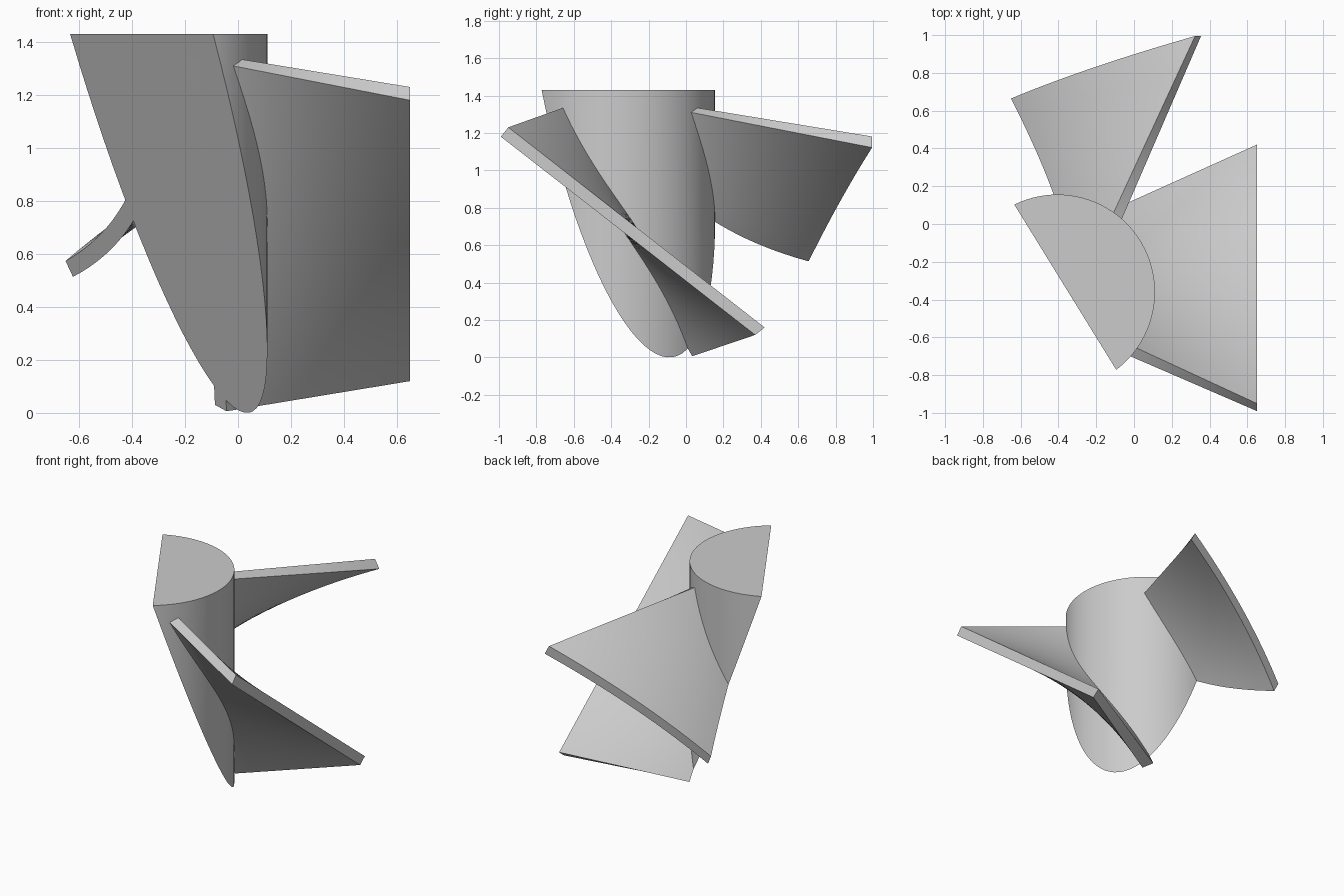
import bpy, bmesh, math
from mathutils import Vector, Matrix

cube = bpy.data.objects.get("Cube")
if cube:
    bpy.data.objects.remove(cube)

AXIS = Vector((-0.405, -0.36, 0))
RADIUS, HEIGHT = 0.516, 1.43
SLOPE_NORMAL = Vector((0.851, 0.525, 0.327))
SLOPE_POINT = AXIS + Vector((0.851, 0.525, 0)) * RADIUS

grey = bpy.data.materials.new("light grey")
grey.use_nodes = True
colour = (0.6, 0.6, 0.6, 1)
grey.diffuse_color = colour
grey.node_tree.nodes["Principled BSDF"].inputs["Base Color"].default_value = colour


def finish(name, bm):
    """Trim with the sloping plane, cap the cut and make the object."""
    bmesh.ops.recalc_face_normals(bm, faces=bm.faces)
    cut = bmesh.ops.bisect_plane(
        bm, geom=bm.verts[:] + bm.edges[:] + bm.faces[:], dist=1e-5,
        plane_co=SLOPE_POINT, plane_no=SLOPE_NORMAL.normalized(), clear_inner=True)
    rim = [e for e in cut["geom_cut"] if isinstance(e, bmesh.types.BMEdge) and e.is_boundary]
    if rim:
        bmesh.ops.edgeloop_fill(bm, edges=rim)
    bmesh.ops.recalc_face_normals(bm, faces=bm.faces)
    mesh = bpy.data.meshes.new(name)
    bm.to_mesh(mesh)
    bm.free()
    mesh.materials.append(grey)
    ob = bpy.data.objects.new(name, mesh)
    bpy.context.collection.objects.link(ob)
    bpy.ops.object.select_all(action="DESELECT")
    ob.select_set(True)
    bpy.context.view_layer.objects.active = ob
    bpy.ops.object.shade_smooth_by_angle(angle=math.radians(30))


# Blade skins as (y, z) at two distances from the axis, at the high and low ends
NEAR, FAR = 0.355, 1.055
LOWER = (((-0.327, 1.316), (-0.63, 1.18)), ((0.39, 0.005), (0.73, 0.12)))
UPPER = (((-0.267, 1.345), (-0.59, 1.23)), ((0.465, 0.037), (0.78, 0.16)))


def skin_point(skin, x, t):
    s = (x - NEAR) / (FAR - NEAR)
    high, low = (Vector(a).lerp(Vector(b), s) for a, b in skin)
    y, z = high.lerp(low, t)
    return Vector((x, y, z))


def blade(name, turn, reach, taper, rows=40, cols=12):
    """Twisted plate made of straight rulings between its two ends."""
    bm = bmesh.new()
    place = Matrix.Translation(AXIS) @ Matrix.Rotation(turn, 4, "Z")
    skins = []
    for skin in (LOWER, UPPER):
        grid = []
        for i in range(rows + 1):
            t = i / rows
            end = reach - taper * t
            grid.append([bm.verts.new(place @ skin_point(skin, 0.12 + (end - 0.12) * j / cols, t))
                         for j in range(cols + 1)])
        for a, b in zip(grid, grid[1:]):
            for j in range(cols):
                bm.faces.new((a[j], a[j + 1], b[j + 1], b[j]))
        skins.append(grid)
    # Close the rim between the two skins
    loops = [g[0] + [r[-1] for r in g[1:]] + g[-1][-2::-1] + [r[0] for r in g[-2:0:-1]]
             for g in skins]
    n = len(loops[0])
    for k in range(n):
        m = (k + 1) % n
        bm.faces.new((loops[0][k], loops[0][m], loops[1][m], loops[1][k]))
    finish(name, bm)


# Hub: upright cylinder cut by the slope
hub = bmesh.new()
bmesh.ops.create_cone(hub, cap_ends=True, segments=96, radius1=RADIUS, radius2=RADIUS,
                      depth=HEIGHT,
                      matrix=Matrix.Translation(AXIS + Vector((0, 0, HEIGHT / 2))))
finish("hub", hub)

# Blades, a quarter turn apart
blade("left_blade", 0, FAR, 0)
blade("back_blade", math.pi / 2, 1.355, 0.54)
